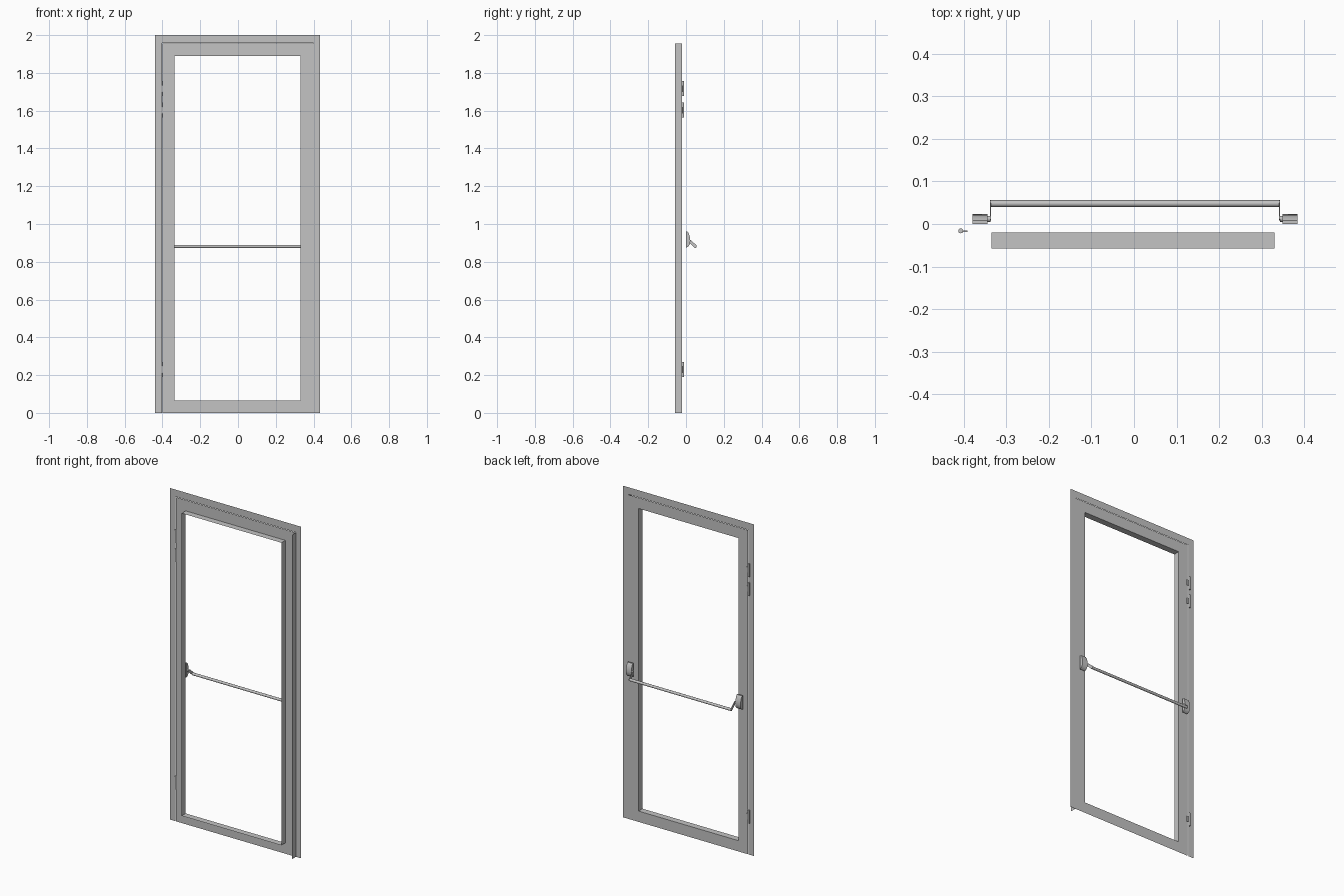
import bpy, bmesh, math
from mathutils import Vector

cube = bpy.data.objects.get("Cube")
if cube:
    bpy.data.objects.remove(cube, do_unlink=True)

grey = bpy.data.materials.new("light_grey_metal")
grey.use_nodes = True
colour = (0.55, 0.55, 0.55, 1)
grey.diffuse_color = colour
grey.node_tree.nodes["Principled BSDF"].inputs["Base Color"].default_value = colour

BACK, FRONT = -0.02, -0.058          # depth of the door sheet and of its front lips
LEFT, RIGHT, LOW, HIGH = 0.33, -0.335, 0.065, 1.89   # glass opening


def finish(name, bm):
    mesh = bpy.data.meshes.new(name)
    bm.to_mesh(mesh)
    bm.free()
    mesh.materials.append(grey)
    obj = bpy.data.objects.new(name, mesh)
    bpy.context.collection.objects.link(obj)
    return obj


def sheet(bm, x0, x1, z0, z1, y=BACK):
    """Upright flat panel facing the front."""
    bm.faces.new([bm.verts.new(p) for p in
                  ((x0, y, z0), (x1, y, z0), (x1, y, z1), (x0, y, z1))])


def lip(bm, a, b):
    """Strip running from the door sheet towards the front between two (x, z) points."""
    bm.faces.new([bm.verts.new(p) for p in
                  ((a[0], BACK, a[1]), (b[0], BACK, b[1]),
                   (b[0], FRONT, b[1]), (a[0], FRONT, a[1]))])


def extrude_x(name, outline, x0, x1):
    """Solid with a (y, z) outline, extruded along x."""
    bm = bmesh.new()
    face = bm.faces.new([bm.verts.new((x0, y, z)) for y, z in outline])
    new = bmesh.ops.extrude_face_region(bm, geom=[face])["geom"]
    verts = [v for v in new if isinstance(v, bmesh.types.BMVert)]
    bmesh.ops.translate(bm, verts=verts, vec=(x1 - x0, 0, 0))
    bmesh.ops.recalc_face_normals(bm, faces=bm.faces)
    return finish(name, bm)


def smooth(obj):
    bpy.ops.object.select_all(action="DESELECT")
    obj.select_set(True)
    bpy.context.view_layer.objects.active = obj
    bpy.ops.object.shade_smooth_by_angle(angle=math.radians(35))


# Outer surround: two posts and a header
bm = bmesh.new()
sheet(bm, -0.44, -0.403, 0, 2)
sheet(bm, 0.401, 0.435, 0, 2)
sheet(bm, -0.403, 0.401, 1.957, 2)
finish("door_surround", bm)

# Door leaf sheet around the opening
bm = bmesh.new()
sheet(bm, -0.399, RIGHT, 0, 1.955)
sheet(bm, LEFT, 0.40, 0, 1.955)
sheet(bm, RIGHT, LEFT, 0, LOW)
sheet(bm, RIGHT, LEFT, HIGH, 1.955)
finish("door_leaf", bm)

# Lips around the opening and along the latch edge
bm = bmesh.new()
corners = [(RIGHT, LOW), (LEFT, LOW), (LEFT, HIGH), (RIGHT, HIGH)]
for i, corner in enumerate(corners):
    lip(bm, corner, corners[(i + 1) % 4])
finish("opening_lips", bm)
bm = bmesh.new()
lip(bm, (0.40, 0), (0.40, 1.955))
finish("latch_edge", bm)

# Push bar housings, pivots and slanted arms
housing = [(0, 0.875), (0, 0.96), (0.008, 0.96), (0.015, 0.95), (0.021, 0.93),
           (0.023, 0.91), (0.02, 0.892), (0.012, 0.88)]
arm = [(0.008, 0.905), (0.012, 0.921), (0.022, 0.917), (0.055, 0.888),
       (0.056, 0.877), (0.046, 0.874), (0.02, 0.898)]
for side, sign in (("left", 1), ("right", -1)):
    def at(d):
        return sign * d + 0.0025
    smooth(extrude_x(side + "_bar_housing", housing, at(0.347), at(0.382)))
    pivot = [(0.012 + 0.007 * math.cos(a), 0.913 + 0.007 * math.sin(a))
             for a in (math.tau * i / 12 for i in range(12))]
    smooth(extrude_x(side + "_bar_pivot", pivot, at(0.34), at(0.348)))
    extrude_x(side + "_bar_arm", arm, at(0.338), at(0.341))

# Round push bar
bar = [(0.048 + 0.008 * math.cos(a), 0.881 + 0.008 * math.sin(a))
       for a in (math.tau * i / 16 for i in range(16))]
smooth(extrude_x("push_bar", bar, -0.337, 0.342))

# Hinges: knuckle with a small plate on the leaf side
for name, z in (("top_hinge", 1.717), ("upper_hinge", 1.603), ("bottom_hinge", 0.23)):
    bm = bmesh.new()
    bmesh.ops.create_cone(bm, cap_ends=True, segments=12, radius1=0.006,
                          radius2=0.006, depth=0.08)
    bmesh.ops.translate(bm, verts=bm.verts, vec=(-0.407, -0.016, z))
    plate = bmesh.ops.create_cube(bm, size=1)["verts"]
    bmesh.ops.scale(bm, verts=plate, vec=(0.014, 0.004, 0.035))
    bmesh.ops.translate(bm, verts=plate, vec=(-0.398, -0.017, z))
    smooth(finish(name, bm))
